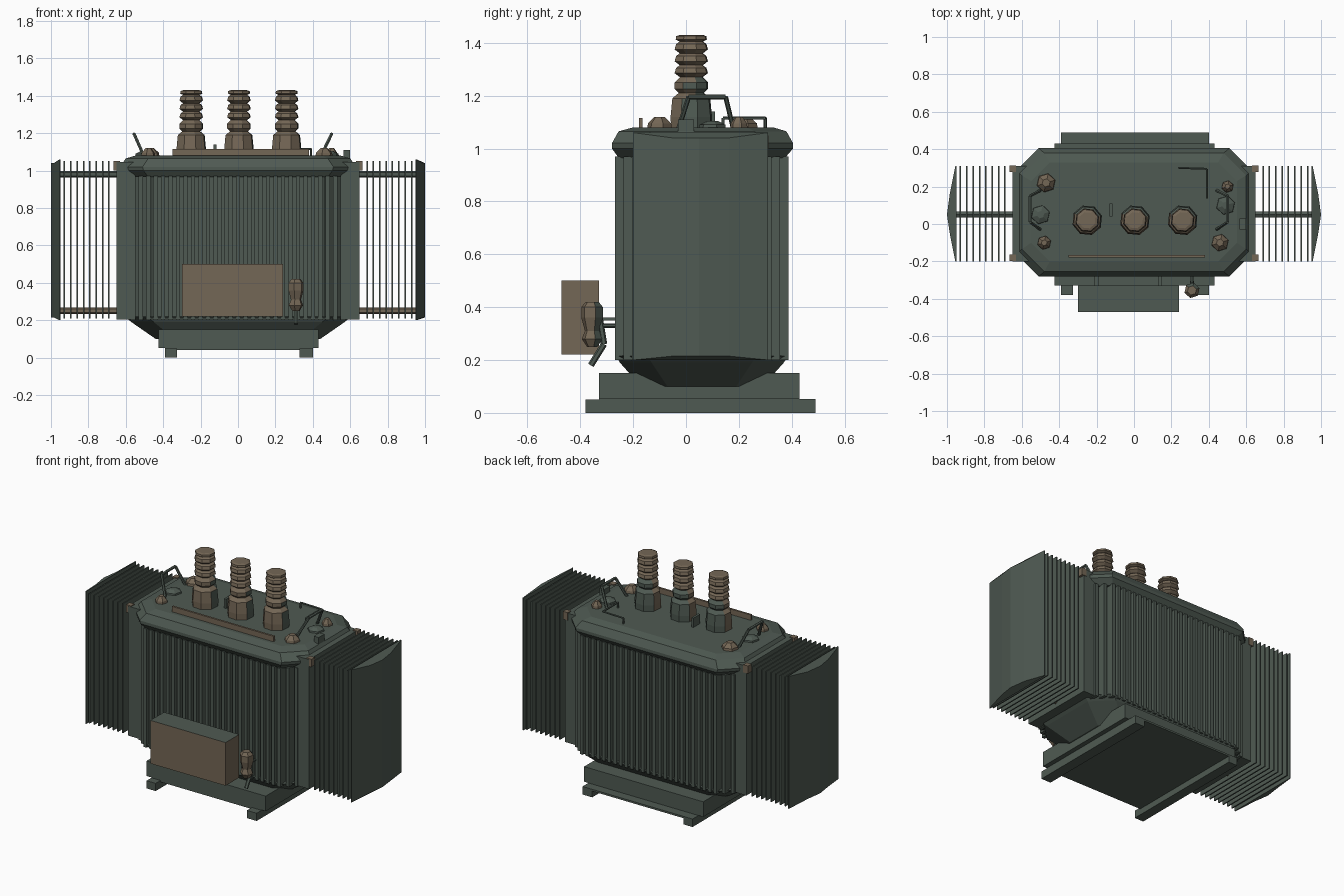
import bpy, bmesh, math
from mathutils import Vector, Matrix

if "Cube" in bpy.data.objects:
    bpy.data.objects.remove(bpy.data.objects["Cube"])


def material(name, rgb):
    m = bpy.data.materials.new(name)
    m.diffuse_color = (*rgb, 1)
    m.use_nodes = True
    m.node_tree.nodes["Principled BSDF"].inputs["Base Color"].default_value = m.diffuse_color
    return m


GREEN = material("grey_green_paint", (0.078, 0.102, 0.085))
BROWN = material("dull_brown", (0.175, 0.135, 0.092))


def finish(bm, name, *mats, rule=None):
    bmesh.ops.recalc_face_normals(bm, faces=bm.faces)
    if rule:
        for f in bm.faces:
            f.material_index = int(rule(f.normal, f.calc_center_median()))
    me = bpy.data.meshes.new(name)
    bm.to_mesh(me)
    bm.free()
    for m in mats:
        me.materials.append(m)
    ob = bpy.data.objects.new(name, me)
    bpy.context.collection.objects.link(ob)
    return ob


def add_box(bm, x0, x1, y0, y1, z0, z1):
    mat = Matrix.Translation(((x0 + x1) / 2, (y0 + y1) / 2, (z0 + z1) / 2)) @ \
        Matrix.Diagonal((abs(x1 - x0), abs(y1 - y0), abs(z1 - z0), 1))
    bmesh.ops.create_cube(bm, size=1, matrix=mat)


def box(name, mat, *dims):
    bm = bmesh.new()
    add_box(bm, *dims)
    return finish(bm, name, mat)


def add_loft(bm, rings):
    rows = [[bm.verts.new(p) for p in r] for r in rings]
    n = len(rows[0])
    for a, b in zip(rows, rows[1:]):
        for i in range(n):
            bm.faces.new((a[i], a[(i + 1) % n], b[(i + 1) % n], b[i]))
    bm.faces.new(rows[0][::-1])
    bm.faces.new(rows[-1])


def octagon(hx, y0, y1, c, z):
    return [(-hx + c, y0, z), (hx - c, y0, z), (hx, y0 + c, z), (hx, y1 - c, z),
            (hx - c, y1, z), (-hx + c, y1, z), (-hx, y1 - c, z), (-hx, y0 + c, z)]


def add_lathe(bm, cx, cy, profile, n=8):
    add_loft(bm, [[(cx + r * math.cos(2 * math.pi * i / n + .3),
                    cy + r * math.sin(2 * math.pi * i / n + .3), z)
                   for i in range(n)] for r, z in profile])


def add_rod(bm, pts, r, n=6):
    for a, b in zip(pts, pts[1:]):
        a, b = Vector(a), Vector(b)
        d = b - a
        mat = Matrix.Translation((a + b) / 2) @ d.to_track_quat('Z', 'Y').to_matrix().to_4x4()
        bmesh.ops.create_cone(bm, cap_ends=True, segments=n, radius1=r, radius2=r,
                              depth=d.length, matrix=mat)


# Base: two skids, a thin floor plate and the raised plinth
bm = bmesh.new()
for x0, x1 in ((-.39, -.325), (.33, .40)):
    add_box(bm, x0, x1, -.38, .49, 0, .05)
finish(bm, "base_skids", GREEN)
box("base_plate", GREEN, -.39, .40, -.33, .49, .04, .052)
box("base_plinth", GREEN, -.425, .43, -.33, .43, .052, .15)

# Tank with tapered underside
bm = bmesh.new()
add_loft(bm, [octagon(.44, -.17, .29, .10, .10), octagon(.57, -.25, .37, .12, .19),
              octagon(.60, -.265, .385, .12, .215), octagon(.58, -.23, .35, .12, .22),
              octagon(.58, -.23, .35, .12, .98)])
finish(bm, "tank", GREEN)

# Lid with overhanging rim and gently crowned top
bm = bmesh.new()
add_loft(bm, [octagon(.60, -.255, .375, .12, .965), octagon(.625, -.28, .405, .12, 1.0),
              octagon(.63, -.28, .405, .12, 1.02), octagon(.60, -.255, .38, .12, 1.065),
              octagon(.55, -.20, .33, .10, 1.08)])
finish(bm, "tank_lid", GREEN)

# Corrugated fins on the front and back walls
bm = bmesh.new()
for i in range(29):
    x = -.56 + i * .04
    cut = max(0, abs(x) - .48) * .8
    add_box(bm, x - .011, x + .011, -.268 + cut, -.15, .2, .97)
    add_box(bm, x - .011, x + .011, .27, .388 - cut, .2, .97)
finish(bm, "wall_fins", GREEN)

# End radiators, the same on both sides
plates, pipes, bolts = bmesh.new(), bmesh.new(), bmesh.new()
for s in (-1, 1):
    add_box(plates, s * .55, s * .65, -.20, .31, .205, 1.045)
    for i in range(8):
        x = s * (.69 + i * .034)
        add_box(plates, x - .004, x + .004, -.20, .31, .21, 1.05)
    # bowed outer panel
    add_loft(plates, [[(s * .95, -.20, z0), (s * (.955), -.20, z0), (s * .985, -.05, z1),
                       (s * 1.0, .05, z1), (s * .985, .16, z1), (s * .955, .31, z0),
                       (s * .95, .31, z0)] for z0, z1 in ((.2, .215), (1.06, 1.04))])
    add_rod(pipes, [(s * .6, .05, .98), (s * .96, .05, .98)], .018)
    add_rod(bolts, [(s * .6, .05, .25), (s * .96, .05, .25)], .018)
    for y in (-.18, .295):
        add_box(bolts, s * .63, s * .665, y - .018, y + .018, 1.0, 1.05)
finish(plates, "radiator_plates", GREEN)
finish(pipes, "upper_header_pipes", GREEN)
finish(bolts, "lower_header_pipes_and_corner_bolts", BROWN)

# Three ribbed bushings; the back of each foot is green
profile = [(.08, 1.07), (.082, 1.12), (.075, 1.19), (.05, 1.21), (.066, 1.225),
           (.066, 1.25), (.045, 1.27)]
for z in (1.28, 1.325, 1.37):
    profile += [(.066, z + .005), (.06, z + .025), (.046, z + .035)]
profile += [(.062, 1.412), (.06, 1.425), (.045, 1.43)]
for name, x in (("left", -.25), ("middle", .005), ("right", .26)):
    bm = bmesh.new()
    add_lathe(bm, x, .02, profile)
    finish(bm, name + "_bushing", BROWN, GREEN,
           rule=lambda n, c: c.z < 1.265 and (n.y > .3 or n.x > .75))

# Control box with green top
bm = bmesh.new()
add_box(bm, -.30, .24, -.47, -.33, .22, .50)
finish(bm, "control_box", BROWN, GREEN, rule=lambda n, c: n.z > .5)
bm = bmesh.new()
for x in (-.2, .14):
    add_box(bm, x - .01, x + .01, -.34, -.22, .35, .36)
finish(bm, "control_box_brackets", GREEN)

# Drain valve beside the box
bm = bmesh.new()
add_lathe(bm, .31, -.355, [(.02, .25), (.04, .28), (.028, .31), (.042, .36),
                           (.042, .40), (.025, .42)], 6)
finish(bm, "drain_valve", BROWN, GREEN, rule=lambda n, c: n.y > .3)
bm = bmesh.new()
add_rod(bm, [(.31, -.33, .38), (.31, -.31, .26), (.31, -.36, .18)], .012)
add_rod(bm, [(.31, -.32, .33), (.31, -.22, .33)], .008)
finish(bm, "drain_pipe", GREEN)

# Lid fittings
box("lid_front_rail", BROWN, -.35, .38, -.178, -.165, 1.07, 1.115)
bm = bmesh.new()
for x0, x1 in ((-.50, -.555), (.44, .50)):
    add_rod(bm, [(x0, -.03, 1.07), (x1, .01, 1.195), (x1, .15, 1.195), (x0, .18, 1.07)], .009)
finish(bm, "lifting_handles", GREEN)
bm = bmesh.new()
add_rod(bm, [(.24, .30, 1.115), (.39, .295, 1.115), (.39, .14, 1.115), (.39, .14, 1.06)], .006)
add_rod(bm, [(.24, .30, 1.115), (.24, .30, 1.06)], .006)
finish(bm, "lid_conduit", GREEN)
bm = bmesh.new()
for x, y, r in ((-.47, .22, .055), (-.48, -.10, .04), (.46, -.10, .05), (.50, .20, .035)):
    add_lathe(bm, x, y, [(r, 1.06), (r * .9, 1.095), (r * .4, 1.12)], 6)
finish(bm, "lid_caps", BROWN)
bm = bmesh.new()
for x, y in ((-.50, .05), (.49, .10)):
    add_lathe(bm, x, y, [(.055, 1.06), (.05, 1.09), (.02, 1.105)], 6)
add_box(bm, -.13, -.115, .04, .11, 1.06, 1.14)
add_box(bm, .565, .60, -.03, .03, 1.05, 1.11)
finish(bm, "lid_bosses", GREEN)
